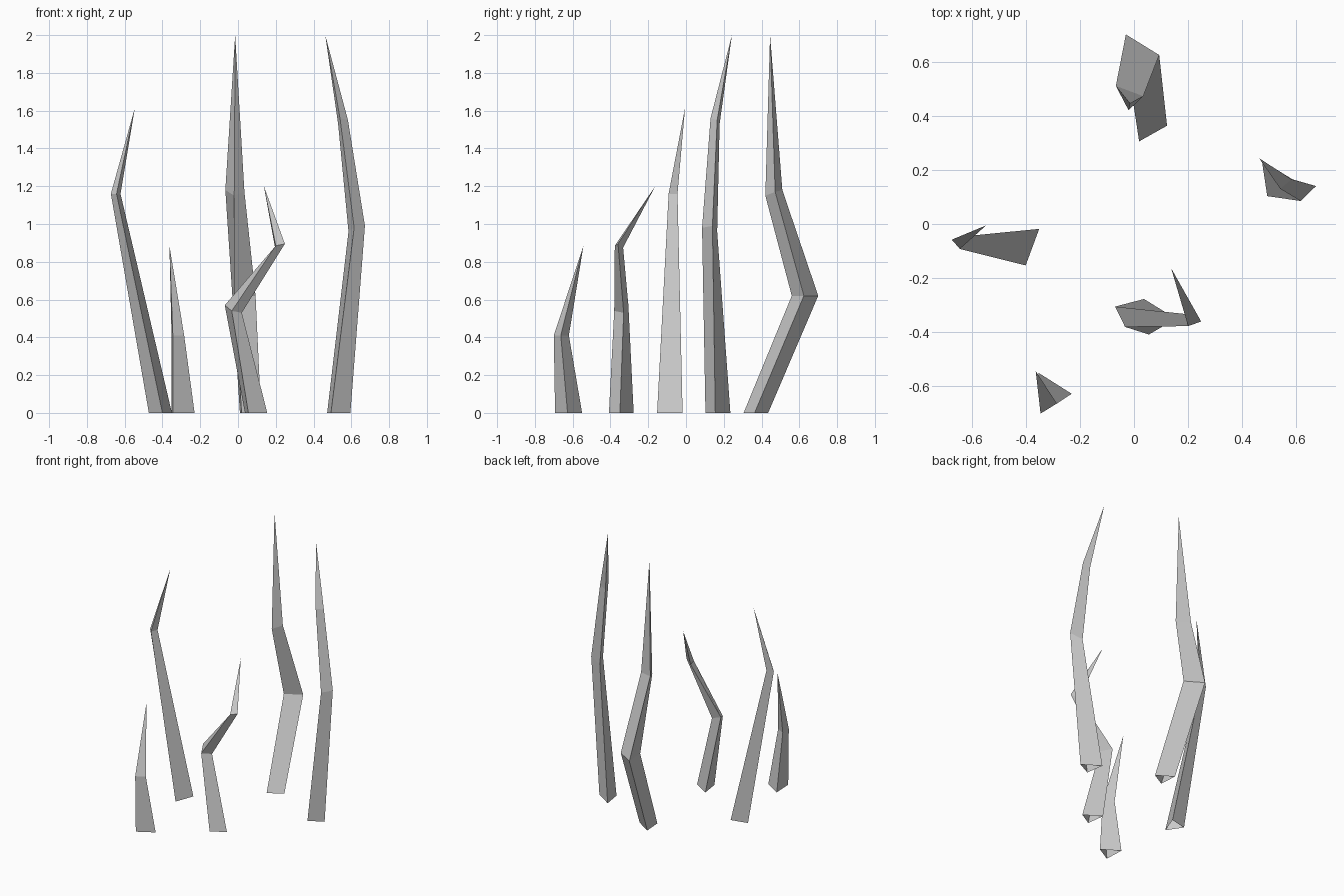
import bpy
import bmesh


def spike(name, rings, tip):
    """Loft three-sided rings upward to a pointed tip; the base stays open.
    Each ring is (z, corner, corner, corner); a corner may carry its own z."""
    bm = bmesh.new()
    loops = []
    for z, *corners in rings:
        loops.append([bm.verts.new((c[0], c[1], c[2] if len(c) > 2 else z))
                      for c in corners])
    for low, high in zip(loops, loops[1:]):
        for i in range(3):
            j = (i + 1) % 3
            bm.faces.new((low[i], low[j], high[j], high[i]))
    top = bm.verts.new(tip)
    for i in range(3):
        bm.faces.new((loops[-1][i], loops[-1][(i + 1) % 3], top))
    mesh = bpy.data.meshes.new(name)
    bm.to_mesh(mesh)
    bm.free()
    obj = bpy.data.objects.new(name, mesh)
    bpy.context.collection.objects.link(obj)


# Corners run counter-clockwise seen from above
# Short front spike, one bend
spike("short_spike", [
    (0, (-.345, -.693), (-.23, -.627), (-.352, -.55)),
    (.41, (-.345, -.70), (-.285, -.663), (-.352, -.62)),
], (-.363, -.543, .885))

# Crooked spike, two sharp bends
spike("crooked_spike", [
    (0, (.037, -.277), (.055, -.408), (.155, -.35)),
    (.54, (-.07, -.305, .57), (-.033, -.38), (.02, -.33, .53)),
    (.885, (.196, -.333, .875), (.2, -.377), (.248, -.36, .895)),
], (.137, -.163, 1.2))

# Left leaning spike
spike("left_spike", [
    (0, (-.472, -.045), (-.4, -.153), (-.35, -.018)),
    (1.16, (-.673, -.058), (-.643, -.092), (-.622, -.045)),
], (-.546, -.005, 1.615))

# Tall back spike, kinked backward
spike("back_spike", [
    (0, (.01, .435), (.019, .305), (.122, .363)),
    (.62, (-.03, .70), (-.02, .56), (.093, .624)),
    (1.17, (-.067, .51, 1.18), (-.02, .42, 1.15), (.034, .472)),
], (-.015, .445, 2))

# Tall right spike, curved inward
spike("right_spike", [
    (0, (.472, .235), (.492, .103), (.595, .155)),
    (.98, (.585, .165, .96), (.615, .085), (.672, .14, .99)),
    (1.55, (.53, .178, 1.53), (.54, .13, 1.56), (.582, .165, 1.55)),
], (.462, .243, 2))
